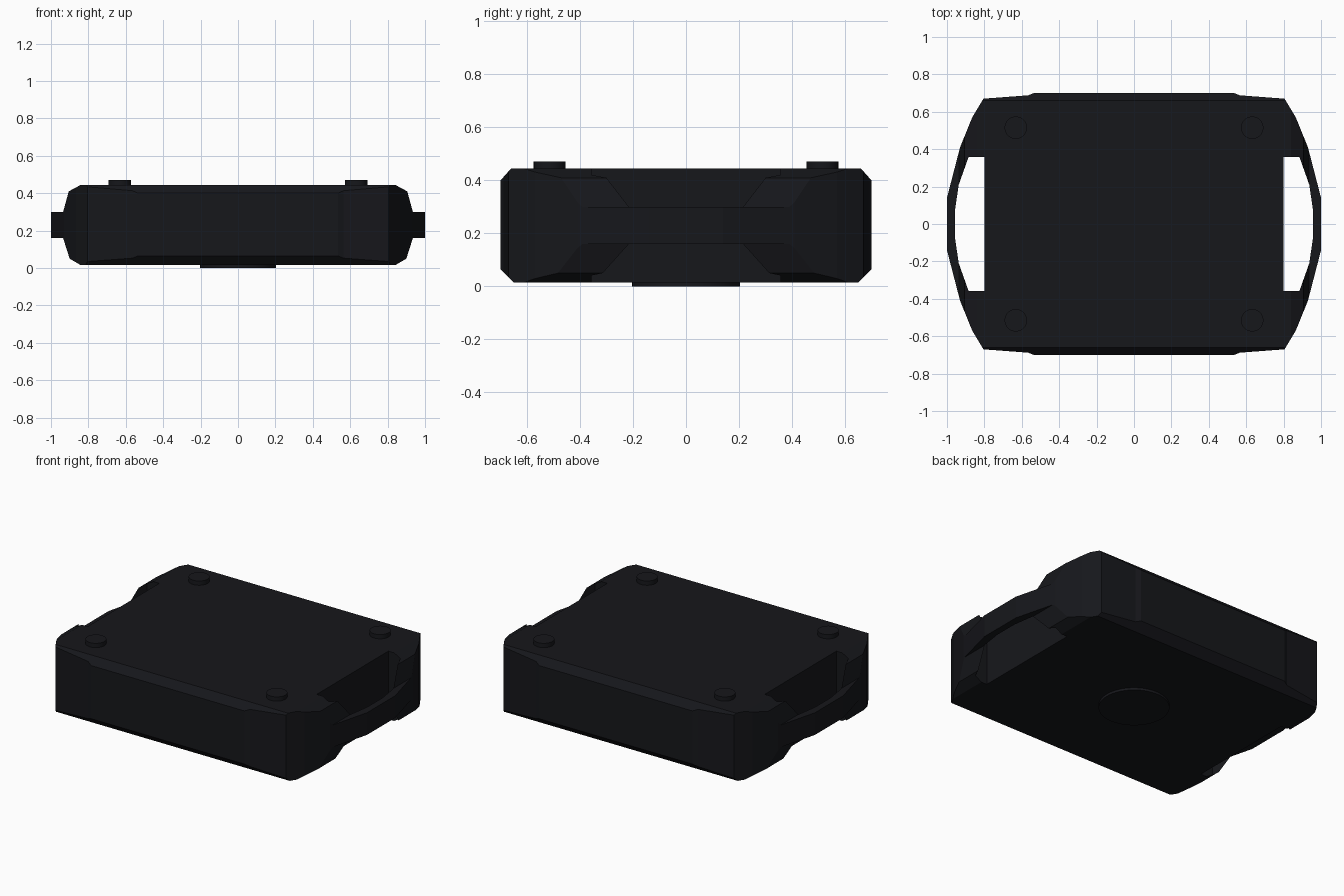
import bpy, bmesh
from mathutils import Vector

if "Cube" in bpy.data.objects:
    bpy.data.objects.remove(bpy.data.objects["Cube"])

mat = bpy.data.materials.new("charcoal")
mat.diffuse_color = (0.008, 0.0085, 0.011, 1)
mat.use_nodes = True
mat.node_tree.nodes["Principled BSDF"].inputs["Base Color"].default_value = mat.diffuse_color


def prism(name, pts, axis, lo, hi):
    """Extrude a 2D profile along an axis: x -> (y,z), y -> (x,z), z -> (x,y)."""
    place = {"x": lambda a, b: (lo, a, b),
             "y": lambda a, b: (a, lo, b),
             "z": lambda a, b: (a, b, lo)}[axis]
    step = Vector([(hi - lo) * (axis == k) for k in "xyz"])
    bm = bmesh.new()
    face = bm.faces.new([bm.verts.new(place(a, b)) for a, b in pts])
    out = bmesh.ops.extrude_face_region(bm, geom=[face])
    bmesh.ops.translate(bm, vec=step,
                        verts=[v for v in out["geom"] if isinstance(v, bmesh.types.BMVert)])
    bmesh.ops.recalc_face_normals(bm, faces=bm.faces)
    me = bpy.data.meshes.new(name)
    bm.to_mesh(me)
    bm.free()
    ob = bpy.data.objects.new(name, me)
    bpy.context.collection.objects.link(ob)
    me.materials.append(mat)
    return ob


def mirror_x(pts):
    return pts + [(-a, b) for a, b in reversed(pts)]


def mirror_y(pts):
    return pts + [(a, -b) for a, b in reversed(pts)]


def carve(target, cutter, op):
    m = target.modifiers.new(cutter.name, "BOOLEAN")
    m.operation, m.object, m.solver = op, cutter, "EXACT"
    cutter.hide_render = True
    cutter.hide_set(True)


# Body: plan outline including the bowed handles
quarter = [(0.535, 0.70), (0.565, 0.688), (0.805, 0.67), (0.865, 0.57),
           (0.93, 0.41), (1.0, 0.14)]
half = mirror_y(quarter)
body = prism("body", half + [(-x, y) for x, y in reversed(half)], "z", -0.1, 0.6)

# Front profile: chamfered ends with a thin handle band
ends = [(0.84, 0.445), (0.905, 0.41), (0.935, 0.30), (1.1, 0.30),
        (1.1, 0.16), (0.935, 0.16), (0.90, 0.05), (0.84, 0.015)]
carve(body, prism("front_profile_cutter", mirror_x(ends), "y", -1, 1), "INTERSECT")

# Side profile: chamfers along the long edges
sides = [(0.616, 0.495), (0.78, 0.31), (0.78, 0.145), (0.60, -0.035)]
carve(body, prism("side_profile_cutter", mirror_x(sides), "x", -1.2, 1.2), "INTERSECT")

# Hand openings behind the handles
opening = mirror_y([(0.80, 0.357), (0.885, 0.357), (0.937, 0.21), (0.957, 0.075)])
for side, s in (("right", 1), ("left", -1)):
    hole = prism(side + "_opening_cutter", [(s * x, y) for x, y in opening], "z", -0.2, 0.7)
    carve(body, hole, "DIFFERENCE")


def disc(name, r, x, y, z0, z1, sides):
    bpy.ops.mesh.primitive_cylinder_add(vertices=sides, radius=r, depth=z1 - z0,
                                        location=(x, y, (z0 + z1) / 2))
    ob = bpy.context.object
    ob.name = name
    ob.data.materials.append(mat)
    bpy.ops.object.shade_smooth_by_angle()


# Top studs and round base foot
for xn, x in (("left", -0.632), ("right", 0.632)):
    for yn, y in (("front", -0.515), ("back", 0.515)):
        disc(f"{yn}_{xn}_stud", 0.06, x, y, 0.43, 0.472, 32)
disc("base_foot", 0.203, 0, 0, 0.0, 0.03, 48)
